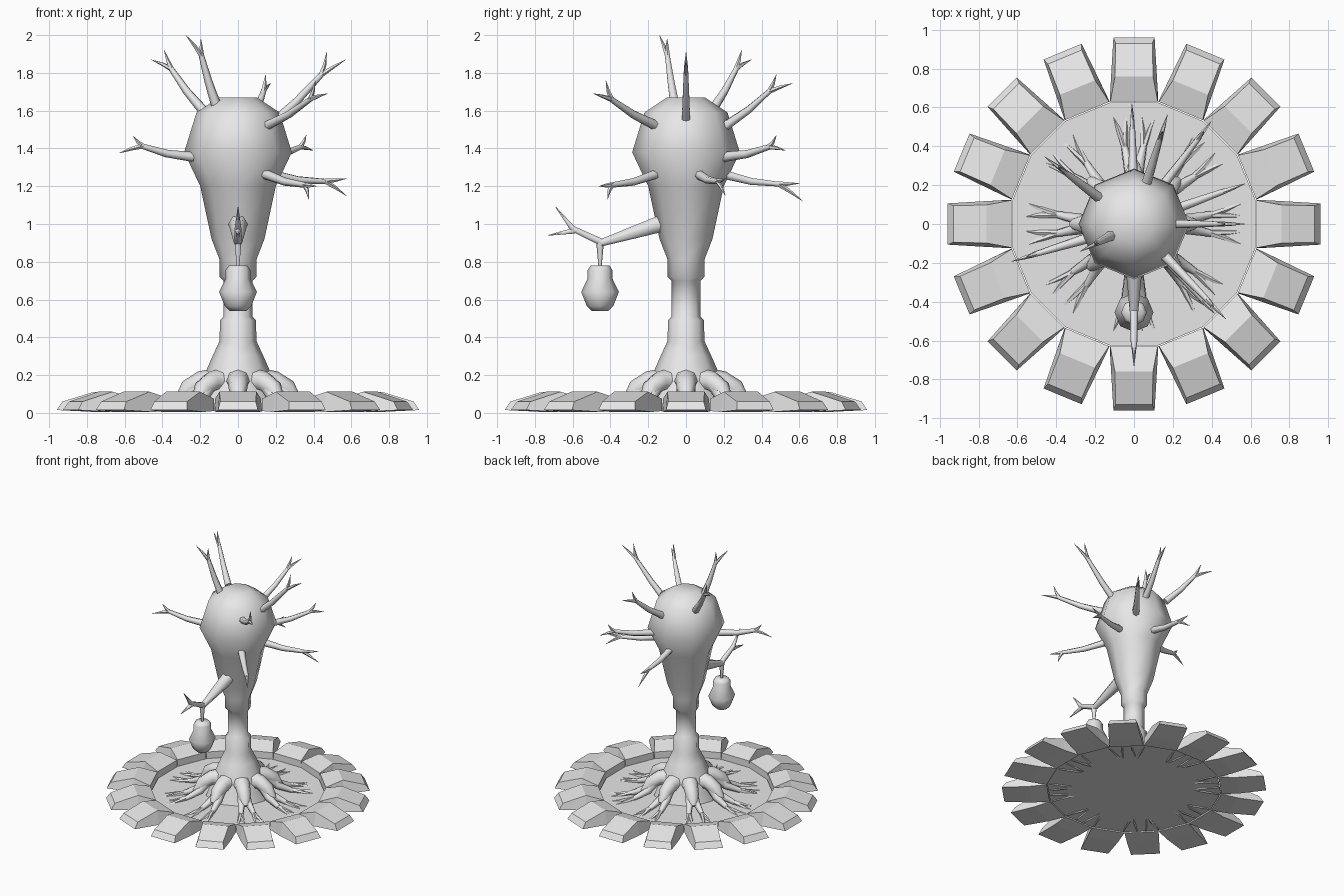
import bpy, bmesh
from math import radians, cos, sin, tan, pi
from mathutils import Vector, Quaternion

if "Cube" in bpy.data.objects:
    bpy.data.objects.remove(bpy.data.objects["Cube"])

grey = bpy.data.materials.new("light_grey")
grey.use_nodes = True
grey.diffuse_color = (0.8, 0.8, 0.8, 1)
grey.node_tree.nodes["Principled BSDF"].inputs["Base Color"].default_value = (0.8, 0.8, 0.8, 1)


def finish(bm, name, smooth=None):
    bmesh.ops.recalc_face_normals(bm, faces=bm.faces)
    mesh = bpy.data.meshes.new(name)
    bm.to_mesh(mesh)
    bm.free()
    mesh.materials.append(grey)
    obj = bpy.data.objects.new(name, mesh)
    bpy.context.collection.objects.link(obj)
    if smooth:
        bpy.ops.object.select_all(action='DESELECT')
        obj.select_set(True)
        bpy.context.view_layer.objects.active = obj
        bpy.ops.object.shade_smooth_by_angle(angle=radians(smooth))
    return obj


def skin(bm, rings):
    """Join matching vertex rings and cap both ends."""
    n = len(rings[0])
    for a, b in zip(rings, rings[1:]):
        for i in range(n):
            j = (i + 1) % n
            bm.faces.new((a[i], a[j], b[j], b[i]))
    bm.faces.new(rings[0])
    bm.faces.new(rings[-1])


def tube(bm, path, radii, sides=6):
    """Tapered tube along a path."""
    pts = [Vector(p) for p in path]
    last = Vector((0, 0, 1))
    turn = Quaternion()
    rings = []
    for i, p in enumerate(pts):
        d = (pts[min(i + 1, len(pts) - 1)] - pts[max(i - 1, 0)]).normalized()
        turn = last.rotation_difference(d) @ turn
        last = d
        rings.append([bm.verts.new(p + turn @ Vector((radii[i] * cos(2 * pi * k / sides),
                      radii[i] * sin(2 * pi * k / sides), 0))) for k in range(sides)])
    skin(bm, rings)


def lathe(name, profile, sides=8, centre=(0, 0), smooth=60):
    bm = bmesh.new()
    rings = [[bm.verts.new((centre[0] + r * cos(2 * pi * k / sides),
              centre[1] + r * sin(2 * pi * k / sides), z)) for k in range(sides)]
             for r, z in profile]
    skin(bm, rings)
    return finish(bm, name, smooth)


def polar(az, r, z):
    return Vector((r * cos(radians(az)), r * sin(radians(az)), z))


# Trunk with swollen crown
lathe("trunk", [(.24, .02), (.2, .12), (.17, .22), (.135, .3), (.098, .38), (.095, .49),
                (.076, .51), (.076, .7), (.097, .72), (.097, .81), (.14, .92), (.2, 1.2),
                (.285, 1.38), (.22, 1.59), (.1, 1.67)])

# Hanging fruit on the front branch
lathe("fruit", [(.045, .54), (.07, .565), (.1, .64), (.066, .71), (.066, .755), (.05, .78)],
      centre=(0, -.455))
bm = bmesh.new()
tube(bm, [(0, -.455, .9), (0, -.455, .77)], [.02, .008])
tube(bm, [(0, -.1, 1.01), (0, -.17, .99), (0, -.45, .9)], [.055, .048, .022])
tube(bm, [(0, -.44, .9), (0, -.6, .975), (0, -.69, 1.09)], [.022, .018, .002])
tube(bm, [(0, -.59, .965), (0, -.73, .94)], [.018, .002])
finish(bm, "fruit_branch", 65)

# Forked branches: azimuth, then radius and height of base, fork and two tips
branches = [
    (-46, (.22, 1.52), (.56, 1.665), (.68, 1.69), (.59, 1.76)),
    (-48, (.21, 1.265), (.54, 1.205), (.62, 1.2), (.56, 1.13)),
    (207, (.13, 1.63), (.22, 1.9), (.31, 2.0), (.22, 1.98)),
    (197, (.25, 1.355), (.54, 1.415), (.66, 1.375), (.58, 1.465)),
    (0, (.17, 1.52), (.45, 1.8), (.57, 1.87), (.47, 1.91)),
    (143, (.23, 1.6), (.45, 1.83), (.575, 1.87), (.49, 1.92)),
    (73, (.22, 1.52), (.47, 1.71), (.59, 1.745), (.5, 1.79)),
    (53, (.25, 1.355), (.56, 1.41), (.66, 1.39), (.6, 1.47)),
    (91, (.19, 1.265), (.5, 1.21), (.62, 1.12), (.6, 1.215)),
    (20, (.18, 1.265), (.5, 1.225), (.61, 1.24), (.61, 1.15)),
]
for n, (az, base, fork, tip_a, tip_b) in enumerate(branches):
    bm = bmesh.new()
    b, f = polar(az, *base), polar(az, *fork)
    mid = b.lerp(f, .5) - Vector((0, 0, .012))
    tube(bm, [b, mid, f], [.027, .021, .014])
    for tip in (tip_a, tip_b):
        t = polar(az, *tip)
        tube(bm, [f.lerp(b, .04), f.lerp(t, .4), t], [.014, .01, .001], 5)
    finish(bm, f"branch_{n + 1}", 65)

# Roots: eight knuckles, each splitting into two roots with two tips
for k in range(8):
    az = k * 45
    bm = bmesh.new()
    tube(bm, [polar(az, .08, .17), polar(az, .2, .165), polar(az, .26, .13), polar(az, .31, .06)],
         [.075, .055, .05, .03], 8)
    for s in (-1, 1):
        split = polar(az + 7 * s, .4, .035)
        tube(bm, [polar(az + 2 * s, .23, .14), polar(az + 5 * s, .29, .075), split],
             [.04, .03, .018])
        for spread in (3, 12):
            tube(bm, [split.lerp(polar(az + 5 * s, .3, .07), .1),
                      polar(az + (spread + 7) / 2 * s, .5, .02),
                      polar(az + spread * s, .62, .012)], [.016, .012, .004], 5)
    finish(bm, f"root_{k + 1}", 65)

# Soil disc inside the stone ring
turn = pi / 16
bm = bmesh.new()
rings = [[bm.verts.new((.625 / cos(turn) * cos((2 * i + 1) * turn),
          .625 / cos(turn) * sin((2 * i + 1) * turn), z)) for i in range(16)] for z in (.016, .024)]
skin(bm, rings)
finish(bm, "soil_disc")

# Ring of bevelled border stones; sections are radius, half width, height
for k in range(16):
    bm = bmesh.new()
    sections = [(.63, .125, .01, .122, .075), (.76, .118, .005, .098, .112),
                (.96, .106, .015, .094, .06)]
    rings = []
    for r, low_w, low_z, top_w, top_z in sections:
        top_r = r - .03 if r > .9 else r
        ring = [(r, -low_w, low_z), (r, low_w, low_z), (top_r, top_w, top_z), (top_r, -top_w, top_z)]
        a = 2 * k * turn
        rings.append([bm.verts.new((x * cos(a) - y * sin(a), x * sin(a) + y * cos(a), z))
                      for x, y, z in ring])
    skin(bm, rings)
    finish(bm, f"border_stone_{k + 1}")
